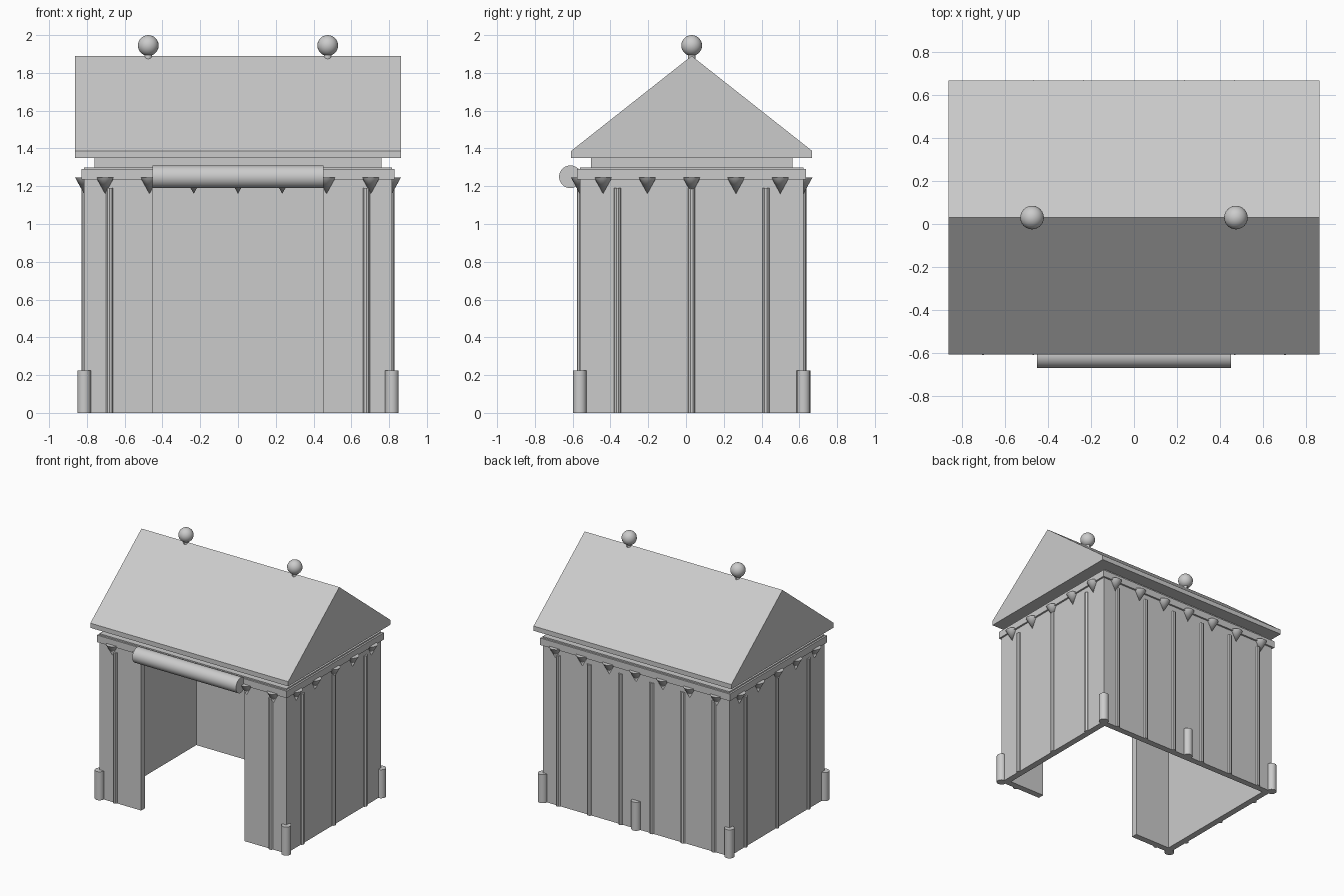
import bpy, bmesh
from mathutils import Matrix, Vector

if "Cube" in bpy.data.objects:
    bpy.data.objects.remove(bpy.data.objects["Cube"], do_unlink=True)

grey = bpy.data.materials.new("plain grey")
grey.use_nodes = True
colour = (0.6, 0.6, 0.6, 1)
grey.diffuse_color = colour
grey.node_tree.nodes["Principled BSDF"].inputs["Base Color"].default_value = colour

CY = 0.03            # middle of the building in y
WX, WY = 0.815, 0.592  # half size of the walls


def finish(name, bm, smooth=False):
    bmesh.ops.recalc_face_normals(bm, faces=bm.faces[:])
    mesh = bpy.data.meshes.new(name)
    bm.to_mesh(mesh)
    bm.free()
    mesh.materials.append(grey)
    ob = bpy.data.objects.new(name, mesh)
    bpy.context.collection.objects.link(ob)
    if smooth:
        bpy.ops.object.select_all(action='DESELECT')
        ob.select_set(True)
        bpy.context.view_layer.objects.active = ob
        bpy.ops.object.shade_smooth_by_angle()
    return ob


def prism(name, outline, direction):
    """Extrude a flat outline along a direction."""
    bm = bmesh.new()
    face = bm.faces.new([bm.verts.new(p) for p in outline])
    moved = bmesh.ops.extrude_face_region(bm, geom=[face], use_keep_orig=True)["geom"]
    verts = [g for g in moved if isinstance(g, bmesh.types.BMVert)]
    bmesh.ops.translate(bm, verts=verts, vec=Vector(direction))
    return finish(name, bm)


def box(name, hx, hy, z0, z1):
    outline = [(sx * hx, CY + sy * hy, z0) for sx, sy in ((-1, -1), (1, -1), (1, 1), (-1, 1))]
    return prism(name, outline, (0, 0, z1 - z0))


def cones(name, spots, r0, r1, z0, z1, segments):
    """One upright cone or cylinder at every spot, joined."""
    bm = bmesh.new()
    for x, y in spots:
        bmesh.ops.create_cone(bm, cap_ends=True, segments=segments, radius1=r0, radius2=r1,
                              depth=z1 - z0, matrix=Matrix.Translation((x, y, (z0 + z1) / 2)))
    return finish(name, bm, True)


# Walls: a thin strip around three sides and back to the door on the front
door, thick = 0.452, 0.05
front, back = CY - WY, CY + WY
half = [(door, front), (WX, front), (WX, back)]
inner = [(WX - thick, back - thick), (WX - thick, front + thick), (door, front + thick)]
mirror = lambda pts: [(-x, y) for x, y in reversed(pts)]
plan = half + mirror(half) + mirror(inner) + inner
prism("walls", [(x, y, 0) for x, y in plan], (0, 0, 1.235))

# Wall top over the doorway, with the projecting band around it
box("wall_top", WX, WY, 1.235, 1.30)
box("cornice_band", WX + 0.014, WY + 0.014, 1.235, 1.29)
box("roof_plinth", 0.76, 0.534, 1.30, 1.35)

# Gabled roof with a thin vertical edge
rx, ry = 0.864, 0.638
gable = [(-ry, 1.35), (ry, 1.35), (ry, 1.387), (0, 1.89), (-ry, 1.387)]
prism("roof", [(-rx, CY + y, z) for y, z in gable], (2 * rx, 0, 0))

# Slim round ribs on the walls
ribs = [(s * 0.68, front + 0.005) for s in (-1, 1)]
ribs += [(s * (WX - 0.005), CY + i * 0.393) for s in (-1, 1) for i in (-1, 0, 1)]
ribs += [((i - 2.5) * 0.272, back - 0.005) for i in range(6)]
cones("wall_ribs", ribs, 0.02, 0.02, 0, 1.19, 10)

# Short posts at the corners and behind
posts = [(s * WX, y) for s in (-1, 1) for y in (front, back)] + [(0, back)]
cones("foot_posts", posts, 0.036, 0.036, 0, 0.225, 16)

# Row of downward points under the eaves
points = [(i * 0.2345, y) for i in range(-3, 4) for y in (front, back)]
points += [(s * WX, CY + i * 0.2345) for s in (-1, 1) for i in range(-2, 3)]
cones("eave_points", points, 0, 0.048, 1.16, 1.247, 16)

# Rolled door curtain
bm = bmesh.new()
bmesh.ops.create_cone(bm, cap_ends=True, segments=32, radius1=0.06, radius2=0.06, depth=0.905,
                      matrix=Matrix.Translation((0, -0.612, 1.25)) @ Matrix.Rotation(1.5708, 4, 'Y'))
finish("door_roll", bm, True)

# Ridge balls on little stems
cones("ball_stems", [(s * 0.475, CY) for s in (-1, 1)], 0.02, 0.02, 1.87, 1.91, 12)
bm = bmesh.new()
for s in (-1, 1):
    bmesh.ops.create_uvsphere(bm, u_segments=24, v_segments=14, radius=0.055,
                              matrix=Matrix.Translation((s * 0.475, CY, 1.945)))
finish("ridge_balls", bm, True)
